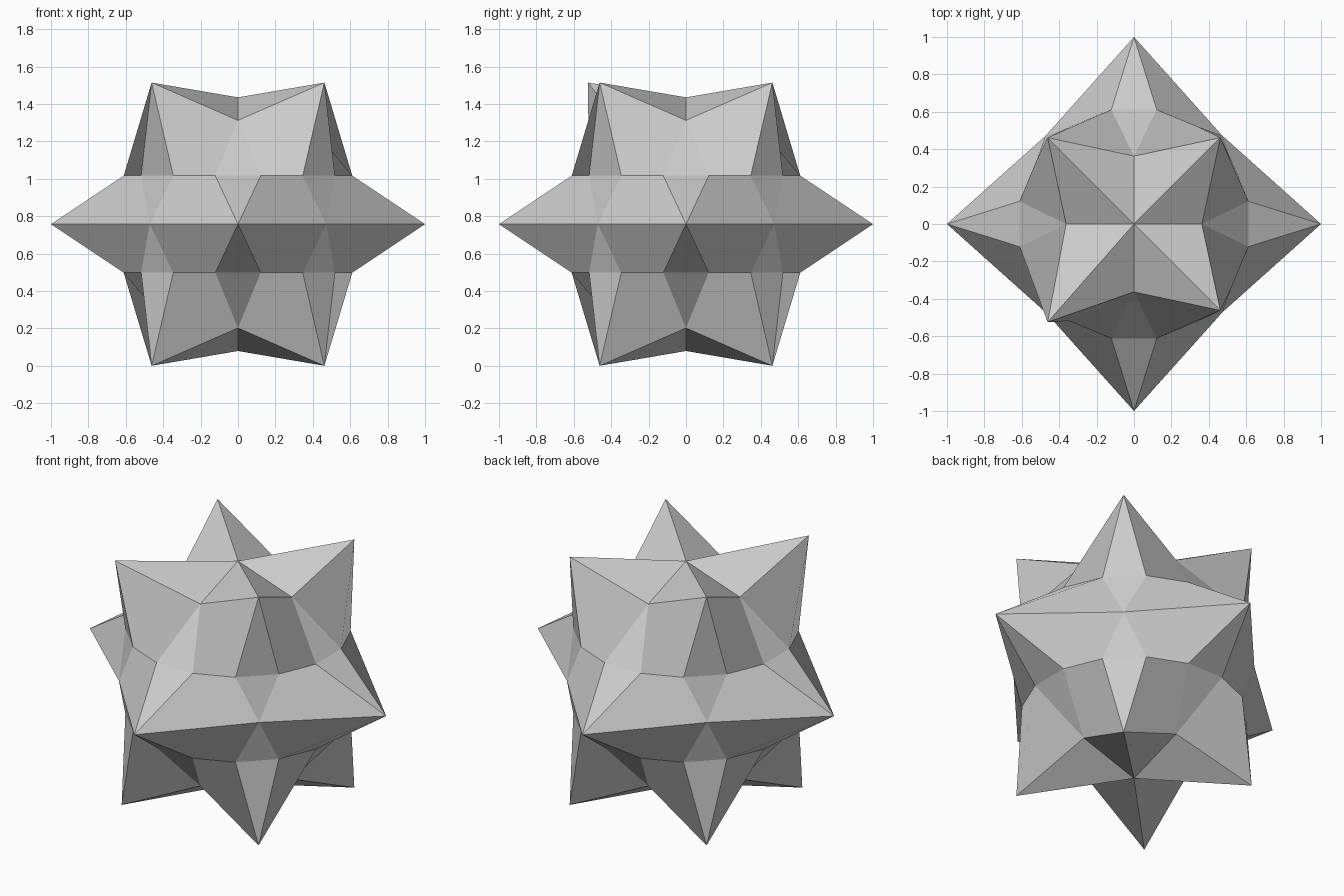
import bpy
import bmesh
from math import cos, sin, pi

old = bpy.data.objects.get("Cube")
if old:
    bpy.data.objects.remove(old, do_unlink=True)

MID = 0.76       # height of the belt of spikes
SIDES = 8
bm = bmesh.new()


def ring(count, radii, heights, start=0.0):
    """Level ring of vertices; radius and height alternate around it."""
    verts = []
    for i in range(count):
        a = start + 2 * pi * i / count
        r, h = radii[i % 2], heights[i % 2]
        verts.append(bm.verts.new((r * cos(a), r * sin(a), MID + h)))
    return verts


def band(upper, lower, upper_pairs):
    """Join a ring of single points to a ring of point pairs, quads and triangles."""
    singles, pairs = (lower, upper) if upper_pairs else (upper, lower)
    for k in range(SIDES):
        n = (k + 1) % SIDES
        s0, s1 = singles[k], singles[n]
        before, after = pairs[2 * k - 1], pairs[2 * k]
        next_before = pairs[2 * k + 1]
        if upper_pairs:
            bm.faces.new((next_before, after, s0, s1))
            bm.faces.new((after, before, s0))
        else:
            bm.faces.new((s1, s0, after, next_before))
            bm.faces.new((s0, before, after))


# Rings: spikes alternate with hollows on the caps and on the belt
half_step = pi / 16
top_ring = ring(SIDES, (0.363, 0.653), (0.555, 0.757))
upper_ring = ring(16, (0.623, 0.623), (0.259, 0.259), half_step)
belt = ring(SIDES, (1.0, 0.668), (0, 0))
lower_ring = ring(16, (0.623, 0.623), (-0.259, -0.259), half_step)
bottom_ring = ring(SIDES, (0.363, 0.653), (-0.555, -0.757))

# One upper spike leans slightly forward
top_ring[5].co.y = -0.525

band(top_ring, upper_ring, False)
band(upper_ring, belt, True)
band(belt, lower_ring, False)
band(lower_ring, bottom_ring, True)

# Shallow fans closing the top and bottom
top = bm.verts.new((0, 0, MID + 0.678))
bottom = bm.verts.new((0, 0, MID - 0.678))
for k in range(SIDES):
    n = (k + 1) % SIDES
    bm.faces.new((top, top_ring[k], top_ring[n]))
    bm.faces.new((bottom, bottom_ring[n], bottom_ring[k]))

bmesh.ops.translate(bm, verts=bm.verts, vec=(0, 0, -min(v.co.z for v in bm.verts)))
mesh = bpy.data.meshes.new("spiked_star")
bm.to_mesh(mesh)
bm.free()

# Plain grey surface
grey = bpy.data.materials.new("light_grey")
grey.use_nodes = True
colour = (0.6, 0.6, 0.6, 1)
grey.diffuse_color = colour
grey.node_tree.nodes["Principled BSDF"].inputs["Base Color"].default_value = colour
mesh.materials.append(grey)

star = bpy.data.objects.new("spiked_star", mesh)
bpy.context.collection.objects.link(star)
